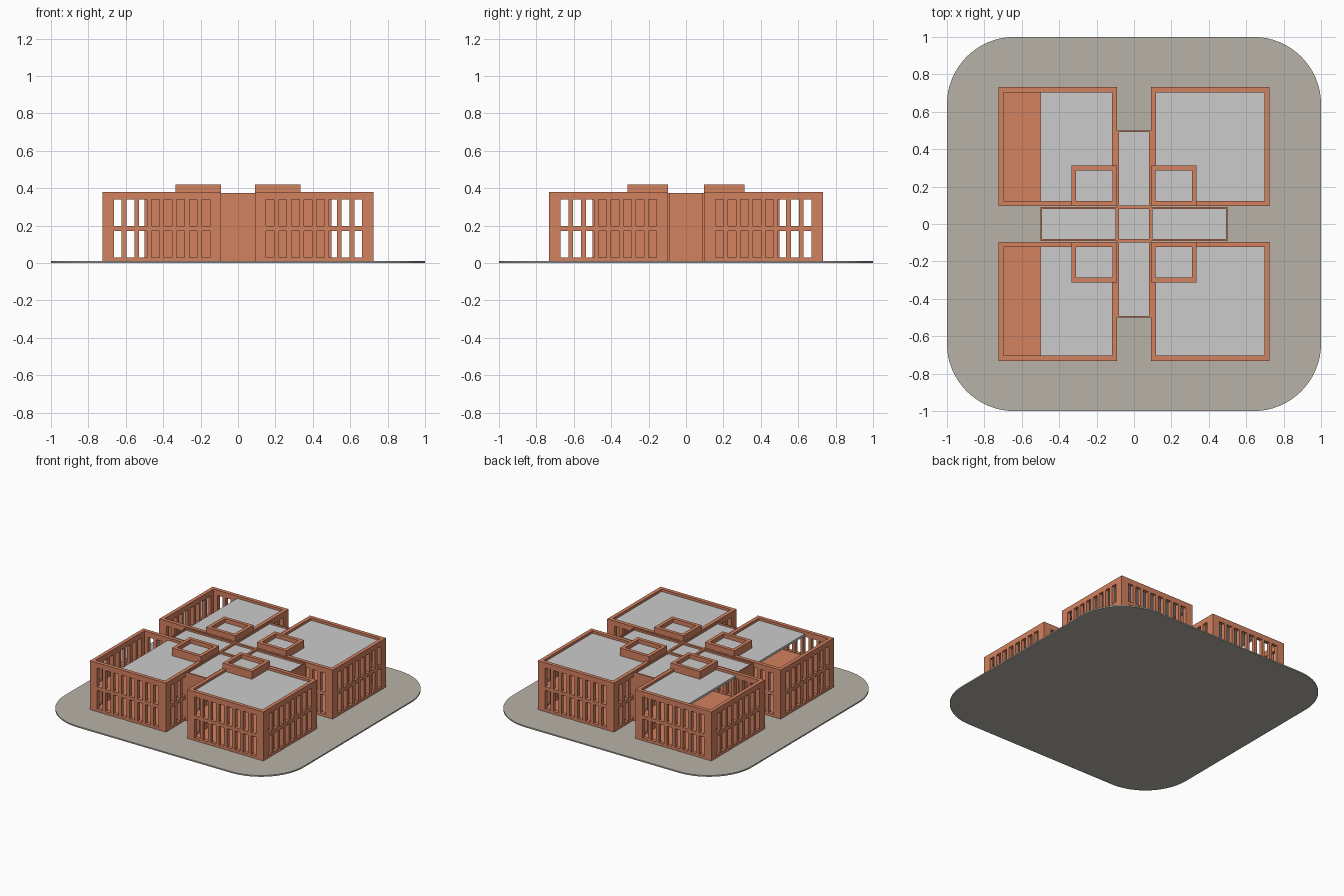
import bpy, bmesh, math
from mathutils import Vector

if "Cube" in bpy.data.objects:
    bpy.data.objects.remove(bpy.data.objects["Cube"])

def material(name, rgb):
    m = bpy.data.materials.new(name)
    m.diffuse_color = (*rgb, 1)
    m.use_nodes = True
    m.node_tree.nodes["Principled BSDF"].inputs["Base Color"].default_value = m.diffuse_color
    return m

BRICK = material("brick", (0.65, 0.22, 0.115))
PAVING = material("paving", (0.48, 0.445, 0.39))

def finish(name, bm, mat=None):
    bmesh.ops.recalc_face_normals(bm, faces=bm.faces)
    me = bpy.data.meshes.new(name)
    bm.to_mesh(me)
    bm.free()
    if mat:
        me.materials.append(mat)
    ob = bpy.data.objects.new(name, me)
    bpy.context.collection.objects.link(ob)
    return ob

def add_box(bm, x0, x1, y0, y1, z0, z1):
    vs = bmesh.ops.create_cube(bm, size=1)["verts"]
    for v in vs:
        v.co = Vector((x0 if v.co.x < 0 else x1,
                       y0 if v.co.y < 0 else y1,
                       z0 if v.co.z < 0 else z1))

def box(name, *dims, mat=None):
    bm = bmesh.new()
    add_box(bm, *dims)
    return finish(name, bm, mat)

def ring_walls(name, x0, x1, y0, y1, z0, z1, t):
    """Closed rectangular tube: walls of thickness t around an open middle."""
    bm = bmesh.new()
    outer = [(x0, y0), (x1, y0), (x1, y1), (x0, y1)]
    inner = [(x0 + t, y0 + t), (x1 - t, y0 + t), (x1 - t, y1 - t), (x0 + t, y1 - t)]
    loops = [[bm.verts.new((x, y, z)) for x, y in pts]
             for pts, z in ((outer, z0), (outer, z1), (inner, z1), (inner, z0))]
    for k in range(4):
        a, b = loops[k], loops[(k + 1) % 4]
        for i in range(4):
            j = (i + 1) % 4
            bm.faces.new((a[i], a[j], b[j], b[i]))
    return finish(name, bm, BRICK)

# rounded paved base
R, H, SEG = 0.36, 0.01, 16
bm = bmesh.new()
ring = []
for q, (sx, sy) in enumerate(((1, 1), (-1, 1), (-1, -1), (1, -1))):
    for i in range(SEG + 1):
        a = math.pi / 2 * (q + i / SEG)
        ring.append(bm.verts.new((sx * (1 - R) + R * math.cos(a),
                                  sy * (1 - R) + R * math.sin(a), 0)))
face = bm.faces.new(ring)
ext = bmesh.ops.extrude_face_region(bm, geom=[face])["geom"]
bmesh.ops.translate(bm, vec=(0, 0, H), verts=[v for v in ext if isinstance(v, bmesh.types.BMVert)])
finish("paved_base", bm, PAVING)

# window cutters: two storeys of eight openings, through both opposite walls
HX, HY, T, TOP = 0.3175, 0.3185, 0.028, 0.38
PITCH, WIN = 0.0673, 0.0425

def window_cutter(name, along_x):
    bm = bmesh.new()
    for z0, z1 in ((0.03, 0.172), (0.198, 0.34)):
        for i in range(8):
            c = (i - 3.5) * PITCH
            a, b = c - WIN / 2, c + WIN / 2
            if along_x:
                add_box(bm, -0.5, 0.5, a, b, z0, z1)
            else:
                add_box(bm, a, b, -0.5, 0.5, z0, z1)
    ob = finish(name, bm)
    ob.hide_render = True
    return ob

cutters = [window_cutter("side_window_cutter", True), window_cutter("front_window_cutter", False)]

# one block of pierced walls, then reused for the four corners
walls = ring_walls("block_walls", -HX, HX, -HY, HY, H, TOP, T)
for c in cutters:
    mod = walls.modifiers.new("windows", "BOOLEAN")
    mod.operation, mod.solver, mod.object = "DIFFERENCE", "EXACT", c
bpy.context.view_layer.update()
pierced = bpy.data.meshes.new_from_object(walls.evaluated_get(bpy.context.evaluated_depsgraph_get()))
for ob in [walls] + cutters:
    bpy.data.objects.remove(ob)

CX, CY = 0.4075, 0.4135
for sx, xn in ((-1, "left"), (1, "right")):
    for sy, yn in ((-1, "front"), (1, "back")):
        tag = f"{yn}_{xn}"
        cx, cy = sx * CX, sy * CY
        block = bpy.data.objects.new(f"{tag}_block_walls", pierced)
        block.location = (cx, cy, 0)
        bpy.context.collection.objects.link(block)
        x0, x1 = cx - HX + T, cx + HX - T
        y0, y1 = cy - HY + T, cy + HY - T
        # floors and roof; the left blocks have an open roof strip
        box(f"{tag}_ground_floor", x0, x1, y0, y1, H, 0.02, mat=BRICK)
        box(f"{tag}_upper_floor", x0, x1, y0, y1, 0.175, 0.195, mat=BRICK)
        box(f"{tag}_roof", -0.5 if sx < 0 else x0, x1, y0, y1, 0.345, 0.362)
        # stair tower head on the inner corner
        tx = sorted((sx * 0.09, sx * 0.335))
        ty = sorted((sy * 0.0975, sy * 0.312))
        ring_walls(f"{tag}_tower_walls", *tx, *ty, 0.345, 0.42, 0.026)
        box(f"{tag}_tower_roof", tx[0] + 0.026, tx[1] - 0.026,
            ty[0] + 0.026, ty[1] - 0.026, 0.375, 0.39)

# cross-shaped link building: centre and four arms, each with its own roof
A, L, W = 0.09, 0.5, 0.009
parts = {"centre": (-A, A, -A, A), "left_arm": (-L, -A, -A, A), "right_arm": (A, L, -A, A),
         "front_arm": (-A, A, -L, -A), "back_arm": (-A, A, A, L)}
for n, (x0, x1, y0, y1) in parts.items():
    ring_walls(f"{n}_walls", x0, x1, y0, y1, H, 0.375, W)
    box(f"{n}_roof", x0 + W, x1 - W, y0 + W, y1 - W, 0.345, 0.362)
